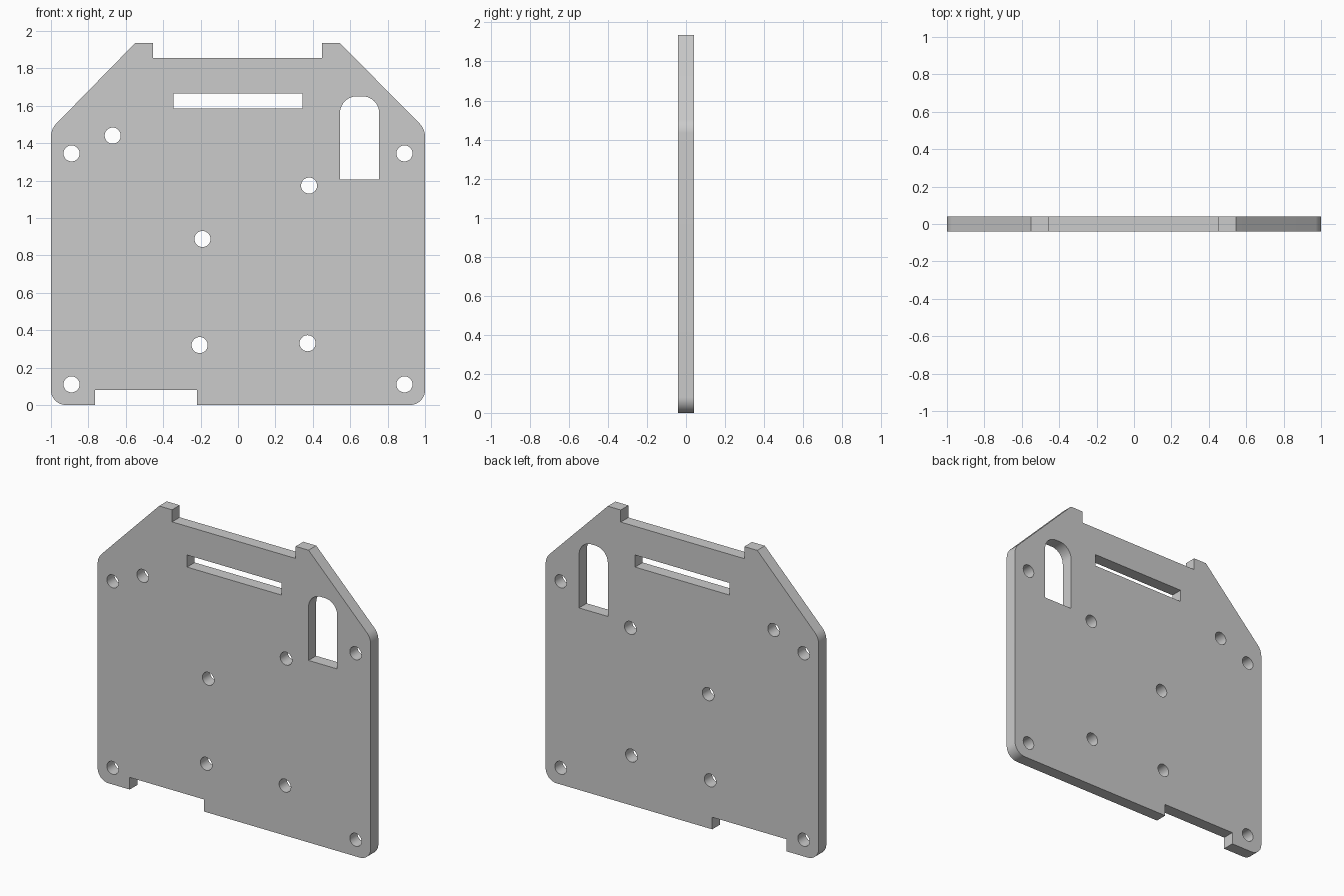
import bpy
import bmesh
from math import cos, sin, tan, tau, radians
from mathutils import Vector

THICKNESS = 0.08

cube = bpy.data.objects.get("Cube")
if cube:
    bpy.data.objects.remove(cube, do_unlink=True)


def rounded(corners, segments=12):
    """Turn (x, z, radius) corners into a closed outline with arc fillets."""
    outline = []
    for i, (x, z, radius) in enumerate(corners):
        corner = Vector((x, z))
        if not radius:
            outline.append(corner)
            continue
        to_prev = (Vector(corners[i - 1][:2]) - corner).normalized()
        to_next = (Vector(corners[(i + 1) % len(corners)][:2]) - corner).normalized()
        half = to_prev.angle(to_next) / 2
        centre = corner + (to_prev + to_next).normalized() * radius / sin(half)
        start = corner + to_prev * radius / tan(half) - centre
        end = corner + to_next * radius / tan(half) - centre
        outline += [centre + start.lerp(end, k / segments).normalized() * radius
                    for k in range(segments + 1)]
    return outline


def circle(x, z, radius, sides=32):
    return [Vector((x + radius * cos(tau * k / sides), z + radius * sin(tau * k / sides)))
            for k in range(sides)]


def rectangle(left, right, bottom, top, top_radius=0):
    return rounded([(left, bottom, 0), (right, bottom, 0),
                    (right, top, top_radius), (left, top, top_radius)])


# Plate outline: chamfered shoulders, two top tabs, off-centre bottom notch
loops = [rounded([
    (-1, 0, 0.08), (-0.765, 0, 0), (-0.765, 0.08, 0), (-0.22, 0.08, 0), (-0.22, 0, 0),
    (1, 0, 0.08), (1, 1.475, 0.1), (0.545, 1.935, 0), (0.45, 1.935, 0), (0.45, 1.855, 0),
    (-0.455, 1.855, 0), (-0.455, 1.935, 0), (-0.55, 1.935, 0), (-1, 1.475, 0.1),
])]

# Strap slot and round-topped cable window
loops.append(rectangle(-0.345, 0.345, 1.585, 1.665))
loops.append(rectangle(0.545, 0.755, 1.205, 1.65, 0.09))

# Corner screw holes, then the board mounting holes
holes = [(side * 0.89, z) for side in (-1, 1) for z in (0.11, 1.345)]
holes += [(-0.67, 1.44), (0.38, 1.173), (-0.19, 0.887), (-0.205, 0.32), (0.372, 0.33)]
loops += [circle(x, z, 0.043) for x, z in holes]

# Filled, extruded profile stood upright
curve = bpy.data.curves.new("mounting_plate", "CURVE")
curve.dimensions = "2D"
curve.fill_mode = "BOTH"
curve.extrude = THICKNESS / 2
for loop in loops:
    spline = curve.splines.new("POLY")
    spline.points.add(len(loop) - 1)
    for point, (x, z) in zip(spline.points, loop):
        point.co = (x, z, 0, 1)
    spline.use_cyclic_u = True

plate = bpy.data.objects.new("mounting_plate", curve)
bpy.context.collection.objects.link(plate)
plate.rotation_euler.x = radians(90)
bpy.ops.object.select_all(action="DESELECT")
plate.select_set(True)
bpy.context.view_layer.objects.active = plate
bpy.ops.object.convert(target="MESH")
bpy.ops.object.transform_apply(location=False, rotation=True, scale=False)

# Weld the caps to the rims and keep the edges crisp
bm = bmesh.new()
bm.from_mesh(plate.data)
bmesh.ops.remove_doubles(bm, verts=bm.verts, dist=0.0005)
bmesh.ops.recalc_face_normals(bm, faces=bm.faces)
bm.to_mesh(plate.data)
bm.free()
bpy.ops.object.shade_smooth_by_angle(angle=radians(30))
